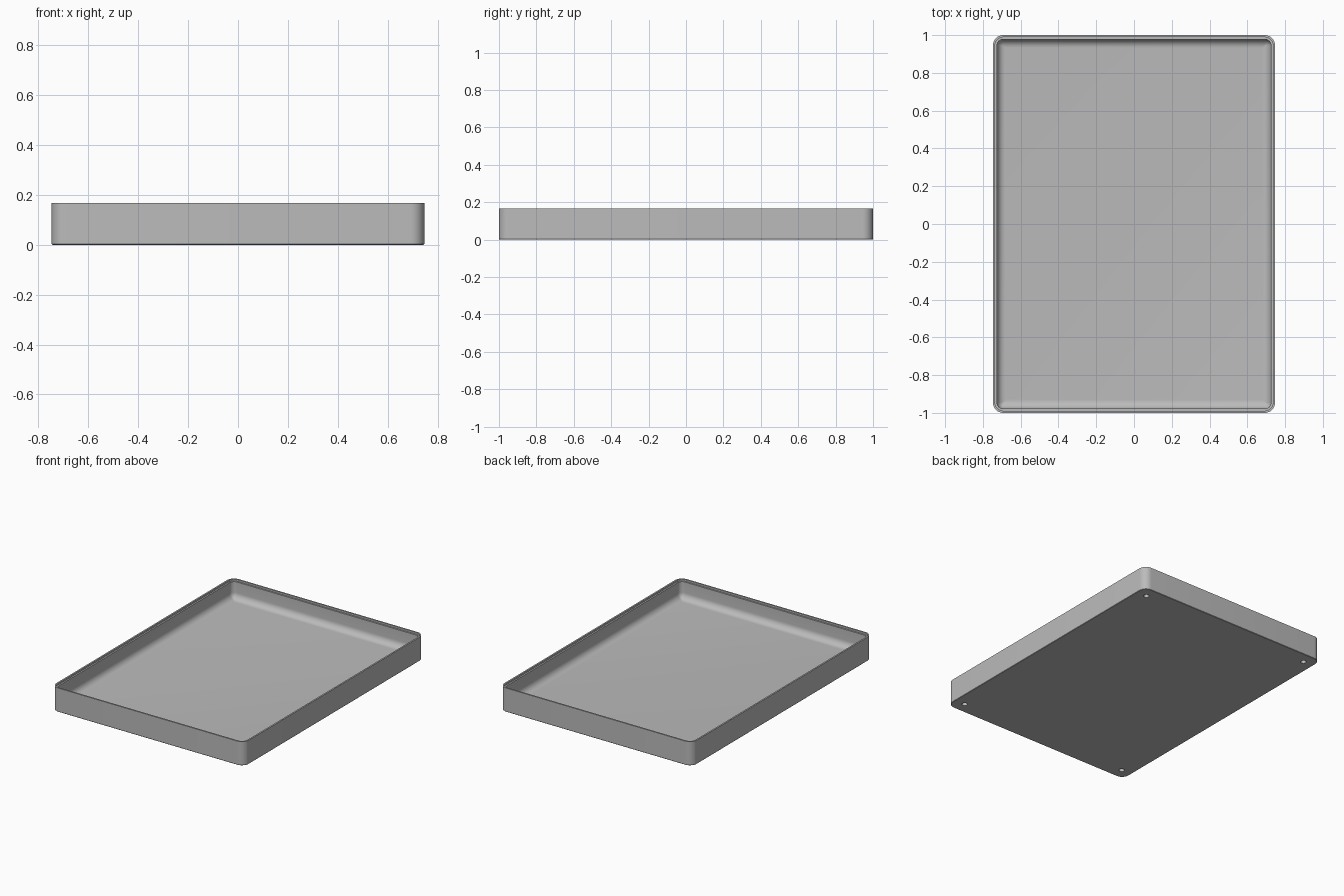
import bpy, bmesh
from math import sin, cos, pi, radians
from mathutils import Matrix

default = bpy.data.objects.get("Cube")
if default:
    bpy.data.objects.remove(default)

HALF_X, HALF_Y, HEIGHT, CORNER = 0.747, 1.0, 0.167, 0.055
FLOOR, WALL, FILLET, LIP = 0.035, 0.022, 0.045, 0.011
STEPS = 10

grey = bpy.data.materials.new("plain grey")
grey.use_nodes = True
grey.diffuse_color = (0.5, 0.5, 0.5, 1)
grey.node_tree.nodes["Principled BSDF"].inputs["Base Color"].default_value = (0.5, 0.5, 0.5, 1)


def rounded_ring(bm, inset, z):
    """One loop of a rounded rectangle, drawn in from the outer edge."""
    r = max(CORNER - inset, 0.006)
    cx, cy = HALF_X - inset - r, HALF_Y - inset - r
    ring = []
    for i, (sx, sy) in enumerate(((1, 1), (-1, 1), (-1, -1), (1, -1))):
        for s in range(STEPS + 1):
            a = (i + s / STEPS) * pi / 2
            ring.append(bm.verts.new((sx * cx + r * cos(a), sy * cy + r * sin(a), z)))
    return ring


def finish(bm, name):
    bmesh.ops.recalc_face_normals(bm, faces=bm.faces)
    mesh = bpy.data.meshes.new(name)
    bm.to_mesh(mesh)
    bm.free()
    obj = bpy.data.objects.new(name, mesh)
    bpy.context.collection.objects.link(obj)
    mesh.materials.append(grey)
    return obj


# Tray wall section: underside edge, outer wall, stepped rim, inner wall, floor fillet
section = [(0.003, 0), (0, 0.003), (0, HEIGHT), (LIP, HEIGHT),
           (LIP, HEIGHT - 0.012), (WALL, HEIGHT - 0.012)]
for s in range(9):
    a = s / 8 * pi / 2
    section.append((WALL + FILLET * (1 - cos(a)), FLOOR + FILLET * (1 - sin(a))))

bm = bmesh.new()
rings = [rounded_ring(bm, inset, z) for inset, z in section]
for low, high in zip(rings, rings[1:]):
    for i in range(len(low)):
        j = (i + 1) % len(low)
        bm.faces.new((low[i], low[j], high[j], high[i]))
bm.faces.new(rings[0])
bm.faces.new(rings[-1])
tray = finish(bm, "tray")

# Four blind round holes in the underside, one at each corner
bm = bmesh.new()
for sx in (-1, 1):
    for sy in (-1, 1):
        bmesh.ops.create_cone(bm, cap_ends=True, segments=24, radius1=0.018, radius2=0.018, depth=0.05,
                              matrix=Matrix.Translation((sx * (HALF_X - 0.08), sy * (HALF_Y - 0.08), 0)))
cutter = finish(bm, "hole_cutter")
cutter.hide_render = True

bpy.ops.object.select_all(action="DESELECT")
tray.select_set(True)
bpy.context.view_layer.objects.active = tray
cut = tray.modifiers.new("corner_holes", "BOOLEAN")
cut.operation, cut.solver, cut.object = "DIFFERENCE", "EXACT", cutter
bpy.ops.object.modifier_apply(modifier=cut.name)
bpy.data.objects.remove(cutter)
bpy.ops.object.shade_smooth_by_angle(angle=radians(35))
